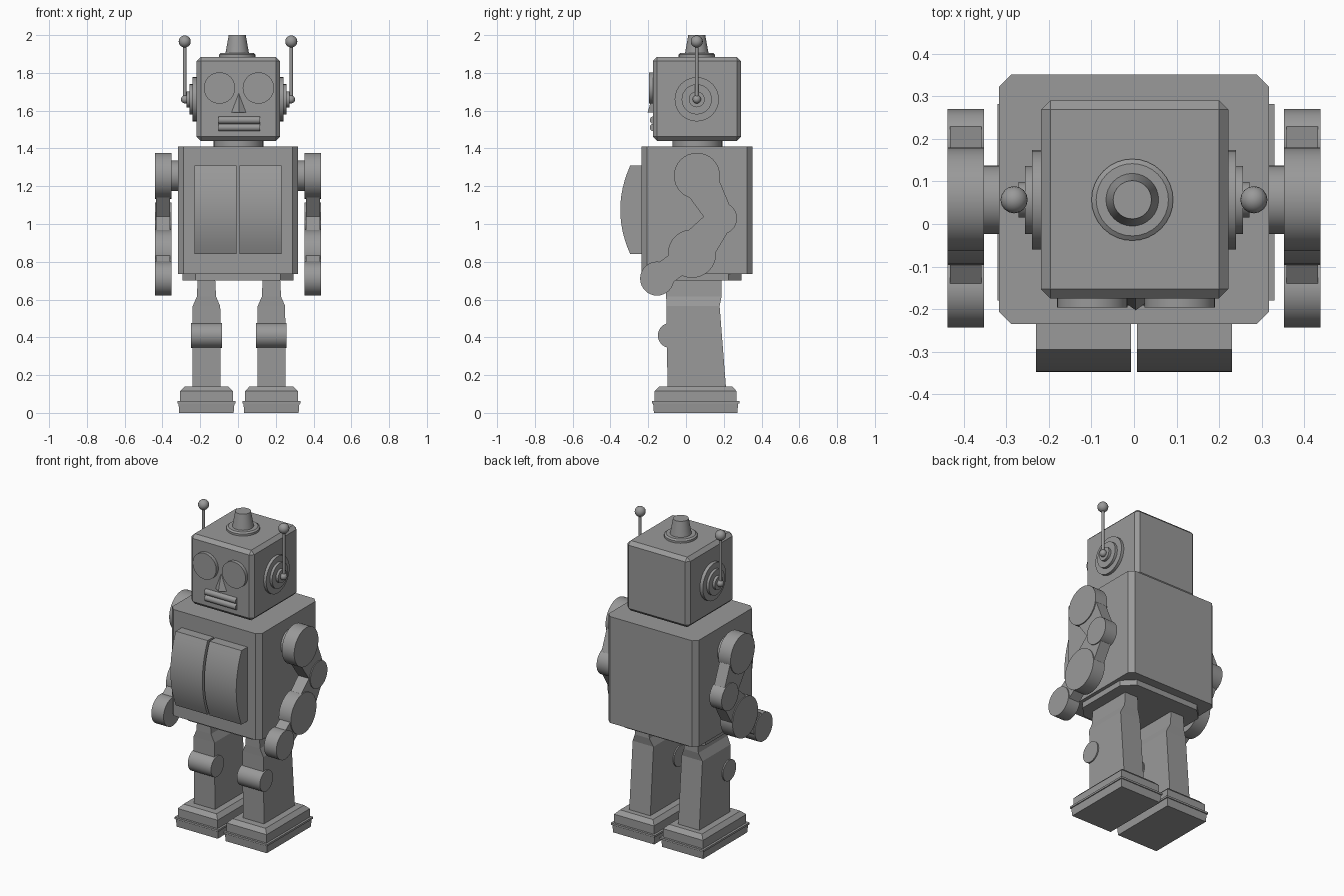
import bpy, bmesh, math
from mathutils import Matrix, Vector

if "Cube" in bpy.data.objects:
    bpy.data.objects.remove(bpy.data.objects["Cube"])

GREY = (0.32, 0.32, 0.32, 1)
mat = bpy.data.materials.new("grey_metal")
mat.use_nodes = True
mat.diffuse_color = GREY
mat.node_tree.nodes["Principled BSDF"].inputs["Base Color"].default_value = GREY


def finish(name, bm, smooth=False):
    bmesh.ops.recalc_face_normals(bm, faces=bm.faces)
    mesh = bpy.data.meshes.new(name)
    bm.to_mesh(mesh)
    bm.free()
    ob = bpy.data.objects.new(name, mesh)
    bpy.context.collection.objects.link(ob)
    mesh.materials.append(mat)
    if smooth:
        bpy.ops.object.select_all(action='DESELECT')
        ob.select_set(True)
        bpy.context.view_layer.objects.active = ob
        bpy.ops.object.shade_smooth_by_angle(angle=math.radians(35))
    return ob


def box(name, x, y, z, bevel=0, vertical_only=False):
    """Box from (min, max) ranges, with optional chamfered edges."""
    bm = bmesh.new()
    bmesh.ops.create_cube(bm, size=1)
    for v in bm.verts:
        v.co = [r[0] + (c + 0.5) * (r[1] - r[0]) for r, c in zip((x, y, z), v.co)]
    if bevel:
        edges = [e for e in bm.edges if not vertical_only
                 or abs(e.verts[0].co.z - e.verts[1].co.z) > 0.01]
        bmesh.ops.bevel(bm, geom=edges, offset=bevel, segments=1, affect='EDGES')
    return finish(name, bm)


def cyl(name, start, end, r1, r2=None, seg=32):
    """Cylinder or cone between two points."""
    a, b = Vector(start), Vector(end)
    bm = bmesh.new()
    turn = (b - a).to_track_quat('Z', 'Y').to_matrix().to_4x4()
    bmesh.ops.create_cone(bm, cap_ends=True, segments=seg, radius1=r1,
                          radius2=r1 if r2 is None else r2, depth=(b - a).length,
                          matrix=Matrix.Translation((a + b) / 2) @ turn)
    return finish(name, bm, True)


def ball(name, centre, r):
    bm = bmesh.new()
    bmesh.ops.create_uvsphere(bm, u_segments=16, v_segments=10, radius=r,
                              matrix=Matrix.Translation(centre))
    return finish(name, bm, True)


def loft(name, rings, smooth=False):
    """Skin matching rings of points and cap both ends."""
    bm = bmesh.new()
    loops = [[bm.verts.new(p) for p in ring] for ring in rings]
    n = len(loops[0])
    for a, b in zip(loops, loops[1:]):
        for i in range(n):
            j = (i + 1) % n
            bm.faces.new((a[i], a[j], b[j], b[i]))
    bm.faces.new(loops[0])
    bm.faces.new(loops[-1])
    return finish(name, bm, smooth)


def rect(x0, x1, y0, y1, z):
    return [(x0, y0, z), (x1, y0, z), (x1, y1, z), (x0, y1, z)]


def extrude_x(name, profile, x0, x1, smooth=False):
    return loft(name, [[(x, y, z) for y, z in profile] for x in (x0, x1)], smooth)


# Torso, hip plate and neck
box("torso", (-0.317, 0.317), (-0.235, 0.352), (0.735, 1.41), 0.028, True)
box("hip_plate", (-0.295, 0.295), (-0.18, 0.295), (0.70, 0.735), 0.07, True)
cyl("neck", (0.003, 0.06, 1.40), (0.003, 0.06, 1.45), 0.132)

# Bulged chest doors
arc = [(-0.23, 0.84)]
for i in range(13):
    t = i / 6 - 1
    arc.append((-0.348 + 0.053 * t * t, 1.075 + 0.235 * t))
arc.append((-0.23, 1.31))
for side, label in ((-1, "right"), (1, "left")):
    extrude_x(label + "_chest_door", arc, side * 0.007, side * 0.231, True)

# Head with cap lamp
Y = 0.057
box("head", (-0.219, 0.222), (-0.175, 0.291), (1.44, 1.885), 0.022)
cyl("cap_plate", (-0.004, Y, 1.88), (-0.004, Y, 1.898), 0.096)
cyl("cap_plate_rim", (-0.004, Y, 1.898), (-0.004, Y, 1.906), 0.096, 0.085)
cyl("cap_cone", (-0.004, Y, 1.90), (-0.004, Y, 2.0), 0.063, 0.045)

# Nose and mouth
bm = bmesh.new()
nose = [bm.verts.new(p) for p in ((-0.036, -0.174, 1.59), (0.044, -0.174, 1.59),
                                  (0.004, -0.174, 1.695), (0.004, -0.203, 1.59))]
for f in ((0, 1, 2), (0, 1, 3), (1, 2, 3), (2, 0, 3)):
    bm.faces.new([nose[i] for i in f])
finish("nose", bm)
for z, label in ((1.511, "lower"), (1.55, "upper")):
    cyl(label + "_lip", (-0.103, -0.172, z), (0.116, -0.172, z), 0.02, seg=16)

ARM = {"shoulder": (0.058, 1.255, 0.122), "elbow": (0.185, 1.03, 0.085),
       "forearm": (0.032, 0.843, 0.128), "hand": (-0.153, 0.711, 0.09)}

for s, label in ((-1, "right"), (1, "left")):
    # Eyes
    ex = 0.005 + s * 0.103
    cyl(label + "_eye", (ex, -0.17, 1.72), (ex, -0.197, 1.72), 0.083)

    # Stepped ears and antennae
    for i, (x0, x1, r) in enumerate(((0.21, 0.24, 0.117), (0.23, 0.256, 0.08),
                                     (0.25, 0.272, 0.042))):
        cyl(f"{label}_ear_disc_{i + 1}", (s * x0, Y, 1.66), (s * x1, Y, 1.66), r)
    ball(label + "_antenna_pivot", (s * 0.28, Y, 1.66), 0.022)
    cyl(label + "_antenna_rod", (s * 0.282, Y, 1.66), (s * 0.282, Y, 1.95), 0.009, seg=12)
    ball(label + "_antenna_ball", (s * 0.282, Y, 1.966), 0.032)

    # Arm discs joined by tapered links
    cyl(label + "_shoulder_axle", (s * 0.30, Y, 1.255), (s * 0.37, Y, 1.255), 0.081)
    for part, (y, z, r) in ARM.items():
        cyl(f"{label}_{part}_disc", (s * 0.353, y, z), (s * 0.439, y, z), r)
    joints = list(ARM.items())
    for (na, a), (nb, b) in zip(joints, joints[1:]):
        pa, pb = Vector(a[:2]), Vector(b[:2])
        d = (pb - pa).normalized()
        n = Vector((-d.y, d.x))
        wa, wb = a[2] * 0.82, b[2] * 0.82
        if nb == "hand":
            wa, wb = 0.065, 0.065
        quad = [pa + n * wa, pa - n * wa, pb - n * wb, pb + n * wb]
        extrude_x(f"{label}_{na}_to_{nb}_link", quad, s * 0.359, s * 0.433)

    # Leg, narrow at the hip
    c = 0.005 + s * 0.172
    loft(label + "_leg", [rect(c - w, c + w, y0, y1, z) for z, w, y0, y1 in (
        (0.13, 0.074, -0.098, 0.212), (0.565, 0.073, -0.103, 0.178),
        (0.615, 0.051, -0.105, 0.188), (0.71, 0.046, -0.105, 0.188))])
    cyl(label + "_knee", (c - 0.081, -0.083, 0.41), (c + 0.081, -0.083, 0.41), 0.066)

    # Foot with a thin flange and sloped upper
    loft(label + "_foot", [rect(c - 0.148 + i, c + 0.148 - i, -0.174 + i, 0.276 - i, z)
                           for z, i in ((0, 0.004), (0.05, 0), (0.05, -0.006), (0.062, -0.006),
                                        (0.062, 0.008), (0.115, 0.008), (0.14, 0.032))])
